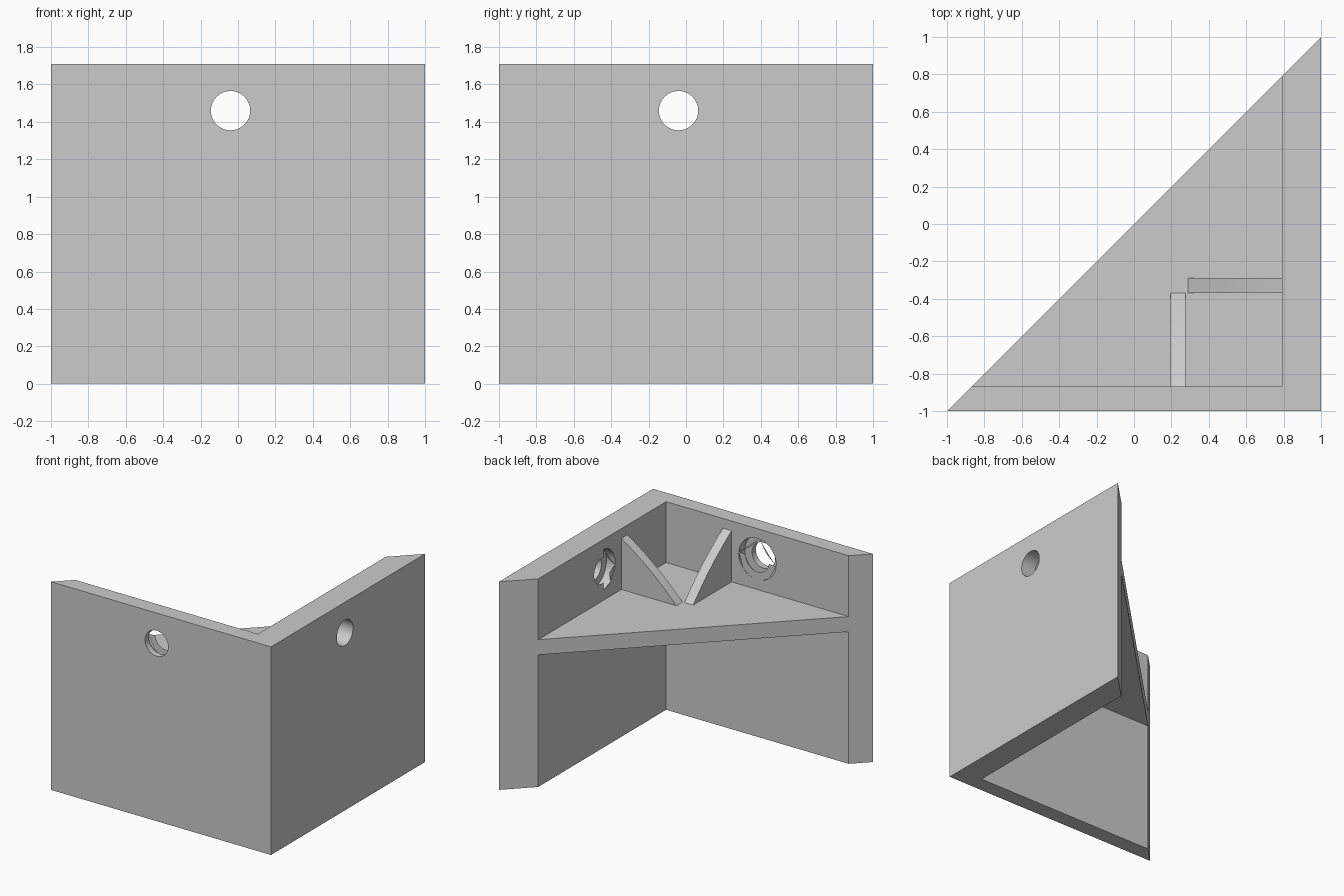
import bpy
import bmesh
from math import sin, pi
from mathutils import Matrix, Vector

cube = bpy.data.objects.get("Cube")
if cube:
    bpy.data.objects.remove(cube, do_unlink=True)

GREY = (0.6, 0.6, 0.6, 1)
grey = bpy.data.materials.new("plain grey")
grey.use_nodes = True
grey.diffuse_color = GREY
grey.node_tree.nodes["Principled BSDF"].inputs["Base Color"].default_value = GREY

HEIGHT = 1.71
SHELF_LOW, SHELF_TOP = 1.085, 1.21
FRONT_IN, SIDE_IN = -0.87, 0.79      # inner faces of the two walls
HOLE_AT, HOLE_Z = -0.04, 1.46


def finish(name, bm):
    bmesh.ops.recalc_face_normals(bm, faces=bm.faces)
    mesh = bpy.data.meshes.new(name)
    bm.to_mesh(mesh)
    bm.free()
    mesh.materials.append(grey)
    ob = bpy.data.objects.new(name, mesh)
    bpy.context.collection.objects.link(ob)
    return ob


def prism(name, points, offset):
    """Extrude a closed outline of 3D points along an offset."""
    bm = bmesh.new()
    face = bm.faces.new([bm.verts.new(p) for p in points])
    new = bmesh.ops.extrude_face_region(bm, geom=[face])["geom"]
    verts = [v for v in new if isinstance(v, bmesh.types.BMVert)]
    bmesh.ops.translate(bm, verts=verts, vec=offset)
    return finish(name, bm)


def drill(wall, centre, axis, radius, length):
    """Cut a round hole that starts at centre and runs along axis."""
    bm = bmesh.new()
    axis = Vector(axis)
    place = Matrix.Translation(Vector(centre) + axis * length / 2)
    turn = axis.to_track_quat("Z", "Y").to_matrix().to_4x4()
    bmesh.ops.create_cone(bm, cap_ends=True, segments=64, radius1=radius,
                          radius2=radius, depth=length, matrix=place @ turn)
    cutter = finish(wall.name + "_cutter", bm)
    mod = wall.modifiers.new("hole", "BOOLEAN")
    mod.object, mod.operation, mod.solver = cutter, "DIFFERENCE", "EXACT"
    bpy.context.view_layer.objects.active = wall
    bpy.ops.object.modifier_apply(modifier=mod.name)
    bpy.data.objects.remove(cutter, do_unlink=True)


def rib_profile(depth=0.5, top=1.63, bulge=0.02, steps=12):
    """Triangle outline (distance from wall, height) with a bowed slope."""
    pts = [(0, SHELF_TOP)]
    for i in range(steps + 1):
        t = i / steps
        bow = bulge * sin(pi * t)
        pts.append((depth * (1 - t) + bow * 0.64,
                    SHELF_TOP + (top - SHELF_TOP) * t + bow * 0.77))
    return pts


# Two walls meeting at the corner, mitred along the open diagonal
corner = (SIDE_IN, FRONT_IN)
front_wall = prism("front_wall", [(x, y, 0) for x, y in (
    (-1, -1), (1, -1), corner, (FRONT_IN, FRONT_IN))], (0, 0, HEIGHT))
side_wall = prism("side_wall", [(x, y, 0) for x, y in (
    (1, -1), (1, 1), (SIDE_IN, SIDE_IN), corner)], (0, 0, HEIGHT))

# Counterbored screw holes
for radius, length in ((0.17, 0.08), (0.105, 0.5)):
    drill(front_wall, (HOLE_AT, FRONT_IN + 0.0, HOLE_Z), (0, -1, 0), radius, length)
    drill(side_wall, (SIDE_IN, HOLE_AT, HOLE_Z), (1, 0, 0), radius, length)

# Triangular shelf between the walls
prism("shelf", [(x, y, SHELF_LOW) for x, y in (
    corner, (SIDE_IN, SIDE_IN), (FRONT_IN, FRONT_IN))], (0, 0, SHELF_TOP - SHELF_LOW))

# Bracing ribs standing on the shelf
ribs = [
    prism("front_rib", [(0.195, FRONT_IN + d, z) for d, z in rib_profile()], (0.08, 0, 0)),
    prism("side_rib", [(SIDE_IN - d, -0.37, z) for d, z in rib_profile()], (0, 0.08, 0)),
]

# Smooth the round surfaces, keep the corners crisp
bpy.ops.object.select_all(action="DESELECT")
for ob in ribs + [front_wall, side_wall]:
    ob.select_set(True)
bpy.context.view_layer.objects.active = front_wall
bpy.ops.object.shade_smooth_by_angle(angle=0.5)
